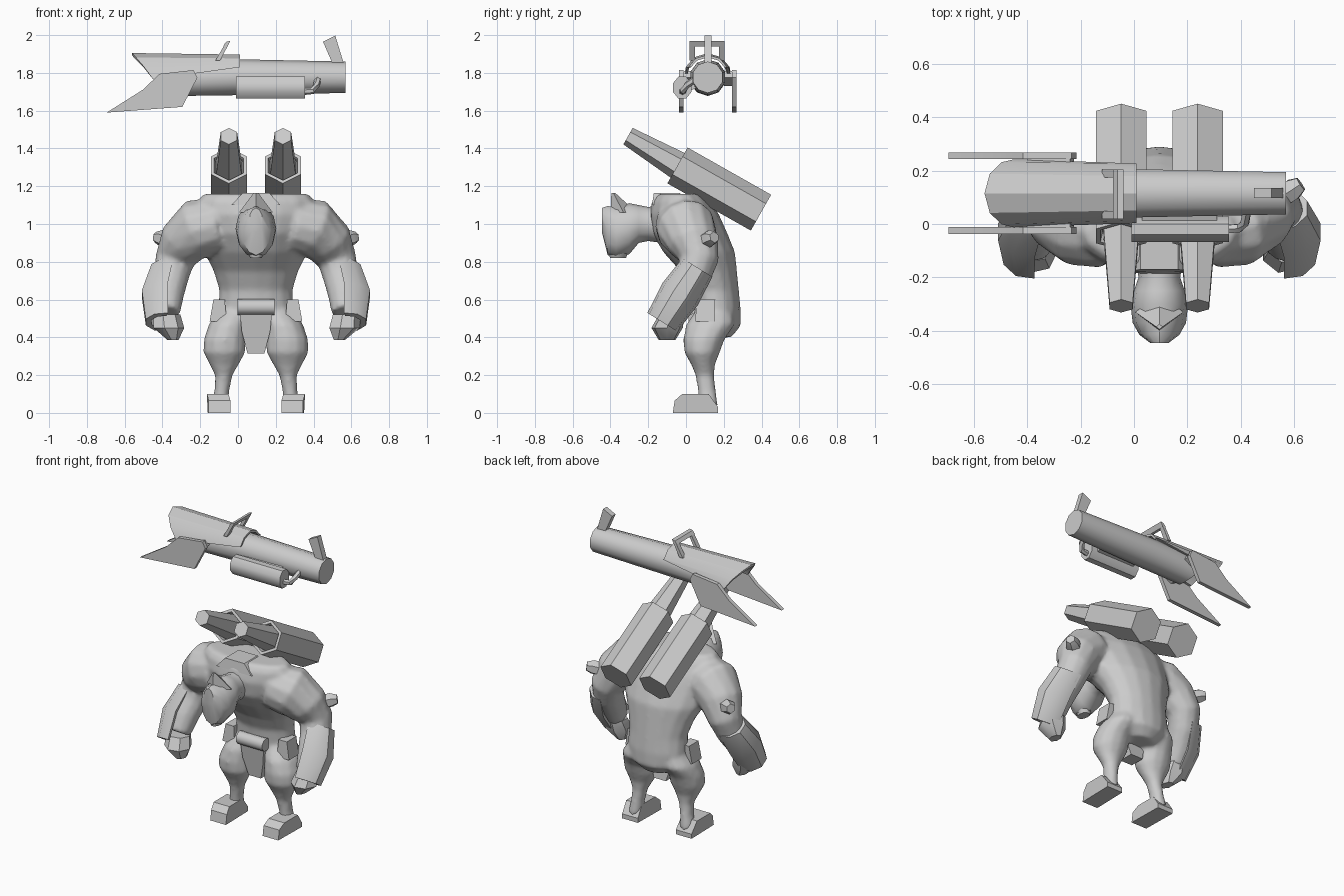
import bpy, bmesh, math
from mathutils import Vector

if "Cube" in bpy.data.objects:
    bpy.data.objects.remove(bpy.data.objects["Cube"])

CX = 0.095  # centre line of the figure
grey = bpy.data.materials.new("grey")
grey.diffuse_color = (0.6, 0.6, 0.6, 1)
grey.use_nodes = True
grey.node_tree.nodes["Principled BSDF"].inputs["Base Color"].default_value = grey.diffuse_color


def finish(name, bm, angle=40):
    bmesh.ops.recalc_face_normals(bm, faces=bm.faces)
    me = bpy.data.meshes.new(name)
    bm.to_mesh(me)
    bm.free()
    ob = bpy.data.objects.new(name, me)
    bpy.context.collection.objects.link(ob)
    me.materials.append(grey)
    bpy.ops.object.select_all(action='DESELECT')
    ob.select_set(True)
    bpy.context.view_layer.objects.active = ob
    bpy.ops.object.shade_smooth_by_angle(angle=math.radians(angle))
    return ob


def loft(bm, rings, n, normal=None, ref=(1, 0, 0), turn=0.0):
    """Rings are (centre, radius along ref, other radius)."""
    cs = [Vector(r[0]) for r in rings]
    loops = []
    for i, (c, ra, rb) in enumerate(rings):
        t = Vector(normal) if normal else cs[min(i + 1, len(cs) - 1)] - cs[max(i - 1, 0)]
        t.normalize()
        u = Vector(ref)
        u = (u - t * u.dot(t)).normalized()
        v = t.cross(u)
        ang = [turn + 2 * math.pi * k / n for k in range(n)]
        loops.append([bm.verts.new(cs[i] + u * ra * math.cos(a) + v * rb * math.sin(a)) for a in ang])
    for a, b in zip(loops, loops[1:]):
        for k in range(n):
            bm.faces.new((a[k], a[(k + 1) % n], b[(k + 1) % n], b[k]))
    bm.faces.new(loops[0])
    bm.faces.new(loops[-1])
    return loops


def part(name, rings, n, **kw):
    bm = bmesh.new()
    loft(bm, rings, n, **kw)
    return finish(name, bm)


def plate(name, pts, offset):
    """Prism: polygon pts swept by offset."""
    bm = bmesh.new()
    a = [bm.verts.new(p) for p in pts]
    b = [bm.verts.new(Vector(p) + Vector(offset)) for p in pts]
    bm.faces.new(a)
    bm.faces.new(b)
    for k in range(len(a)):
        j = (k + 1) % len(a)
        bm.faces.new((a[k], a[j], b[j], b[k]))
    return finish(name, bm, 20)


# ---- body: torso, legs and arms fused into one skin
bm = bmesh.new()
torso = [(.16, .40, .09, .08), (.165, .46, .18, .125), (.16, .55, .20, .13), (.15, .65, .195, .13),
         (.12, .75, .225, .15), (.07, .85, .275, .19), (.02, .95, .30, .20), (-.01, 1.05, .32, .185),
         (-.025, 1.12, .31, .155), (-.03, 1.16, .28, .12)]
loft(bm, [((CX, y, z), a, b) for y, z, a, b in torso], 16, (0, 0, 1))
leg = [(.11, .15, .54, .09, .10), (.145, .13, .47, .105, .13), (.165, .095, .39, .112, .11),
       (.167, .085, .32, .112, .095), (.168, .09, .26, .08, .065), (.17, .10, .20, .047, .05),
       (.18, .11, .12, .04, .048), (.19, .12, .04, .045, .05)]
arm = [(.18, -.03, 1.0, .14), (.30, 0, .98, .16), (.385, .04, .90, .135), (.43, .07, .81, .105),
       (.45, .035, .72, .095), (.47, -.03, .62, .088), (.475, -.08, .53, .075)]
for s in (-1, 1):
    loft(bm, [((CX + s * x, y, z), a, b) for x, y, z, a, b in leg], 12, (0, 0, 1))
    loft(bm, [((CX + s * x, y, z), r, r) for x, y, z, r in arm], 12, ref=(0, 1, 0))
body = finish("body", bm)
m = body.modifiers.new("fuse", 'REMESH')
m.mode, m.voxel_size, m.use_smooth_shade = 'VOXEL', 0.014, True
m = body.modifiers.new("soften", 'SMOOTH')
m.factor, m.iterations = 0.5, 5

# ---- head with neck, reaching forward
part("head", [((CX, y, z), a, b) for y, z, a, b in
              [(-.13, 1.0, .09, .10), (-.20, 1.0, .078, .09), (-.25, 1.0, .095, .10),
               (-.30, .975, .108, .135), (-.37, .955, .10, .135), (-.415, .965, .075, .13),
               (-.445, 1.02, .035, .065)]], 12, normal=(0, -1, 0))
part("crest", [((CX, -.33, 1.06), .09, .07), ((CX, -.385, 1.165), .012, .01)], 4, normal=(0, 0, 1))
# jaw closing the lower face
part("jaw", [((CX, -.355, .90), .075, .065), ((CX, -.36, .82), .03, .045)], 10, normal=(0, 0, 1))

# ---- collar: raised rim behind the head
plate("collar", [(CX - .13, -.18, 1.10), (CX - .07, -.17, 1.165), (CX + .07, -.17, 1.165),
                 (CX + .13, -.18, 1.10)], (0, .14, 0))

# ---- belt roll and loincloth
part("belt_roll", [((CX - .097, .02, .56), .042, .042), ((CX + .097, .02, .56), .042, .042)], 10,
     normal=(1, 0, 0), ref=(0, 0, 1))
plate("loincloth", [(CX - .085, .01, .53), (CX + .085, .01, .53), (CX + .075, .02, .43),
                    (CX + .045, .04, .315), (CX - .045, .04, .315), (CX - .075, .02, .43)], (0, .10, 0))

for s in (-1, 1):
    def X(x):
        return CX + s * x
    # feet
    plate("foot", [(X(.135), -.07, 0), (X(.135), -.06, .065), (X(.145), -.02, .10), (X(.145), .12, .10),
                   (X(.14), .17, .03), (X(.14), .17, 0)], (s * .115, 0, 0))
    # hip pouches
    plate("pouch", [(X(.165), .055, .60), (X(.225), .055, .60), (X(.245), .05, .485), (X(.155), .05, .485)],
          (0, .10, 0))
    # hands
    part("hand", [((X(.475), -.075, .52), .075, .07), ((X(.465), -.10, .45), .085, .085),
                  ((X(.44), -.10, .385), .03, .045)], 7, normal=(0, 0, 1))
    # forearm guards: outer half shell
    bm = bmesh.new()
    rows = []
    for c, r in (((X(.455), .06, .77), .095), ((X(.488), -.03, .63), .112), ((X(.485), -.125, .48), .095)):
        t = Vector((0, -.53, -.85)).normalized()
        u, c = Vector((s, 0, 0)), Vector(c)
        v = t.cross(u)
        ring = [(r, a) for a in (-100, -60, -20, 20, 60, 100)] + [(r - .03, a) for a in (100, 60, 20, -20, -60, -100)]
        rows.append([bm.verts.new(c + u * q * 1.1 * math.cos(math.radians(a)) + v * q * math.sin(math.radians(a)))
                     for q, a in ring])
    for a, b in zip(rows, rows[1:]):
        for k in range(12):
            bm.faces.new((a[k], a[(k + 1) % 12], b[(k + 1) % 12], b[k]))
    for r in (rows[0], rows[-1]):
        for k in range(5):
            bm.faces.new((r[k], r[k + 1], r[10 - k], r[11 - k]))
    finish("forearm_guard", bm)
    # elbow bolts
    part("arm_bolt", [((X(.42), .08, .90), .045, .045), ((X(.50), .13, .925), .045, .045),
                      ((X(.53), .15, .93), .03, .03)], 6, ref=(0, 0, 1))
    # back tanks and their nozzles
    ax = Vector((0, -.442, .25)).normalized()
    top, low = Vector((X(.143), -.045, 1.31)), Vector((X(.143), .397, 1.06))
    part("tank", [(low, .109, .109), (top, .109, .109), (top, .09, .09), (top - ax * .04, .08, .08)], 6,
         normal=ax, ref=(0, 0, 1))
    part("nozzle", [(top - ax * .06, .08, .08), (Vector((X(.143), -.307, 1.465)), .05, .05)], 6,
         normal=ax, ref=(0, 0, 1))

# ---- cannon barrel with a slanted rear
GY = .115
bm = bmesh.new()
rings = loft(bm, [((-.38, GY, 1.775), .097, .097), ((0, GY, 1.777), .095, .095), ((.57, GY, 1.777), .083, .083)],
             10, normal=(1, 0, 0), ref=(0, 0, 1))
for v in rings[0]:
    v.co.x -= (v.co.z - 1.775) * .9
finish("cannon_barrel", bm)

# ---- upper shroud: open half shell, flared at the rear
bm = bmesh.new()
angs = (-95, -65, -35, 0, 35, 65, 95)
rows = []
for rear, r, zc in ((True, .128, 1.777), (False, .112, 1.785)):
    for q in (r, r - .014):
        row = []
        for a in angs:
            c, sn = math.cos(math.radians(a)), math.sin(math.radians(a))
            z = zc + q * c if rear else zc + max(q * c, .045)
            x = -.45 - .11 * max(c, 0) if rear else .01
            row.append(bm.verts.new((x, GY + q * sn, z)))
        rows.append(row)
ro, ri, fo, fi = rows
for k in range(6):
    for a, b in ((ro, fo), (fo, fi), (fi, ri), (ri, ro)):
        bm.faces.new((a[k], a[k + 1], b[k + 1], b[k]))
for k in (0, 6):
    bm.faces.new((ro[k], fo[k], fi[k], ri[k]))
finish("shroud", bm, 30)

# ---- side fins
fin = [(-.695, 1.59), (-.505, 1.71), (-.415, 1.795), (-.235, 1.815), (-.215, 1.775), (-.295, 1.62)]
for y in (-.037, .243):
    plate("fin", [(x, y, z) for x, z in fin], (0, .025, 0))
for y in (-.015, .20):
    plate("fin_mount", [(-.40, y, 1.78), (-.24, y, 1.81), (-.225, y, 1.775), (-.30, y, 1.73)], (0, .045, 0))

# ---- rear sight blade
plate("sight", [(.45, .097, 1.965), (.515, .097, 1.997), (.56, .097, 1.85), (.50, .097, 1.85)], (0, .037, 0))

# ---- carrying handle: two posts and a bar
for y in (.018, .175):
    plate("handle_post", [(-.12, y, 1.865), (-.095, y, 1.865), (-.04, y, 1.97), (-.062, y, 1.965)], (0, .03, 0))
plate("handle_bar", [(-.078, .018, 1.945), (-.055, .018, 1.94), (-.04, .018, 1.97), (-.062, .018, 1.965)], (0, .187, 0))

# ---- side canister, bracket and feed pipe
part("canister", [((-.01, -.02, 1.722), .063, .052), ((.355, -.02, 1.722), .063, .052)], 8,
     normal=(1, 0, 0), ref=(0, 0, 1), turn=math.pi / 8)
plate("bracket", [(.03, 0, 1.70), (.03, .06, 1.72), (.03, .06, 1.78), (.03, 0, 1.76)], (.28, 0, 0))
part("feed_pipe", [((.34, -.02, 1.70), .018, .018), ((.395, -.015, 1.705), .018, .018),
                   ((.415, .005, 1.735), .018, .018), ((.425, .06, 1.775), .018, .018)], 6, ref=(0, 0, 1))
